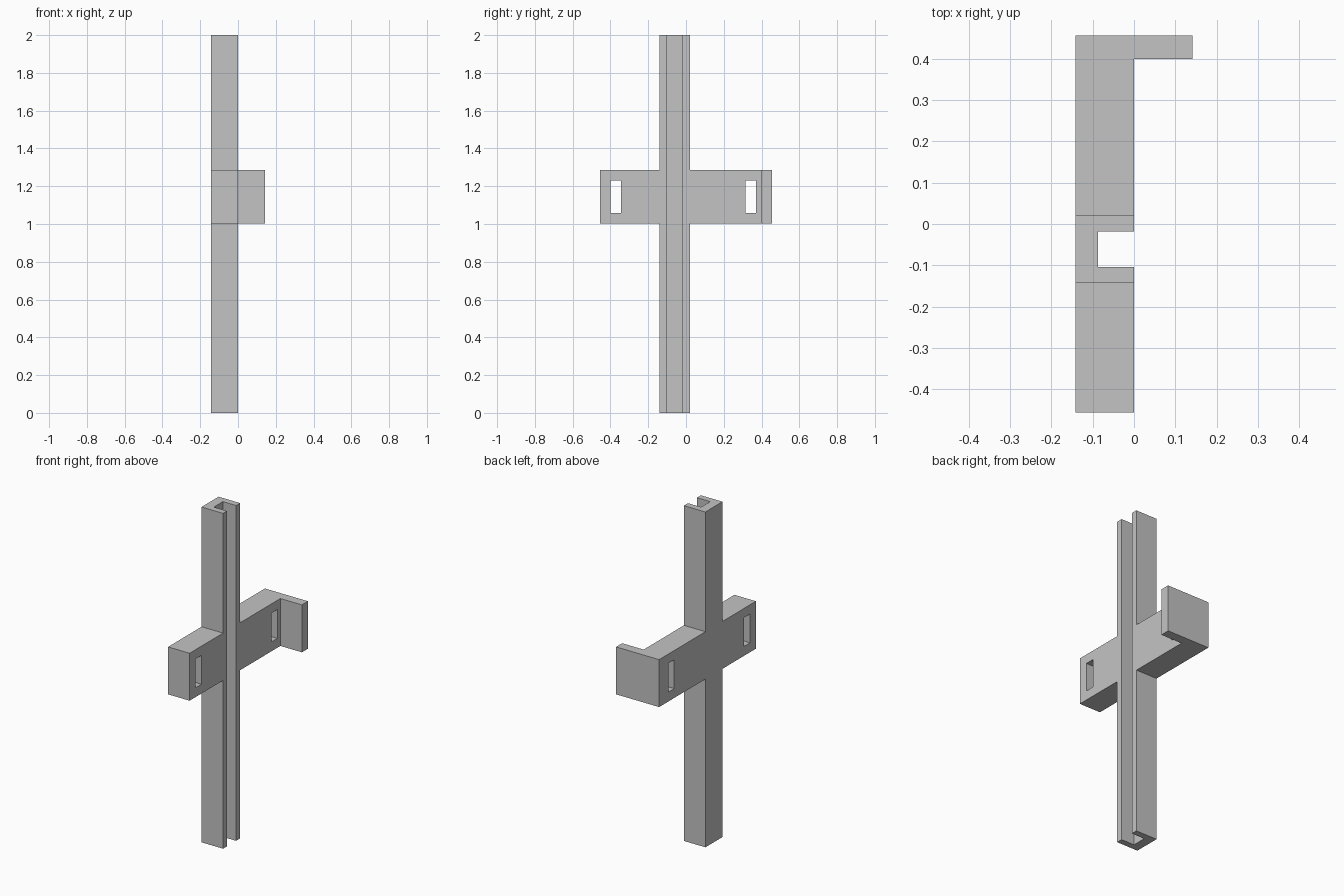
import bpy, bmesh
from mathutils import Vector

default = bpy.data.objects.get("Cube")
if default:
    bpy.data.objects.remove(default, do_unlink=True)

grey = bpy.data.materials.new("plain_grey")
grey.use_nodes = True
colour = (0.55, 0.55, 0.55, 1)
grey.diffuse_color = colour
grey.node_tree.nodes["Principled BSDF"].inputs["Base Color"].default_value = colour

BACK, FACE, LIP = -0.142, 0.0, 0.142
END = 0.456
ARM_LOW, ARM_HIGH = 1.003, 1.286


def prism(name, outline, low, high):
    """Extrude a flat outline upward from low to high."""
    bm = bmesh.new()
    base = bm.faces.new([bm.verts.new((x, y, low)) for x, y in outline])
    top = bmesh.ops.extrude_face_region(bm, geom=[base])["geom"]
    moved = [v for v in top if isinstance(v, bmesh.types.BMVert)]
    bmesh.ops.translate(bm, verts=moved, vec=Vector((0, 0, high - low)))
    bmesh.ops.recalc_face_normals(bm, faces=bm.faces)
    mesh = bpy.data.meshes.new(name)
    bm.to_mesh(mesh)
    bm.free()
    mesh.materials.append(grey)
    obj = bpy.data.objects.new(name, mesh)
    bpy.context.collection.objects.link(obj)
    return obj


def rectangle(x0, x1, y0, y1):
    return [(x0, y0), (x1, y0), (x1, y1), (x0, y1)]


def combine(target, tool, operation):
    """Apply a boolean, then discard the tool."""
    mod = target.modifiers.new(tool.name, "BOOLEAN")
    mod.operation, mod.object, mod.solver = operation, tool, "EXACT"
    bpy.context.view_layer.objects.active = target
    bpy.ops.object.modifier_apply(modifier=mod.name)
    bpy.data.objects.remove(tool, do_unlink=True)


# Cross arm with a hooked end
hook = [(BACK, -END), (FACE, -END), (FACE, 0.399), (LIP, 0.399), (LIP, END), (BACK, END)]
bracket = prism("channel_post_with_cross_arm", hook, ARM_LOW, ARM_HIGH)

# Upright post
combine(bracket, prism("post", rectangle(BACK, FACE, -0.141, 0.02), 0, 2), "UNION")

# Channel running the full height of the post
combine(bracket, prism("channel_cutter", rectangle(-0.087, 0.1, -0.104, -0.018), -0.1, 2.1), "DIFFERENCE")

# Strap slots through both arm ends
for y0, y1 in ((-0.401, -0.345), (0.314, 0.37)):
    combine(bracket, prism("slot_cutter", rectangle(-0.3, 0.1, y0, y1), 1.059, 1.231), "DIFFERENCE")
